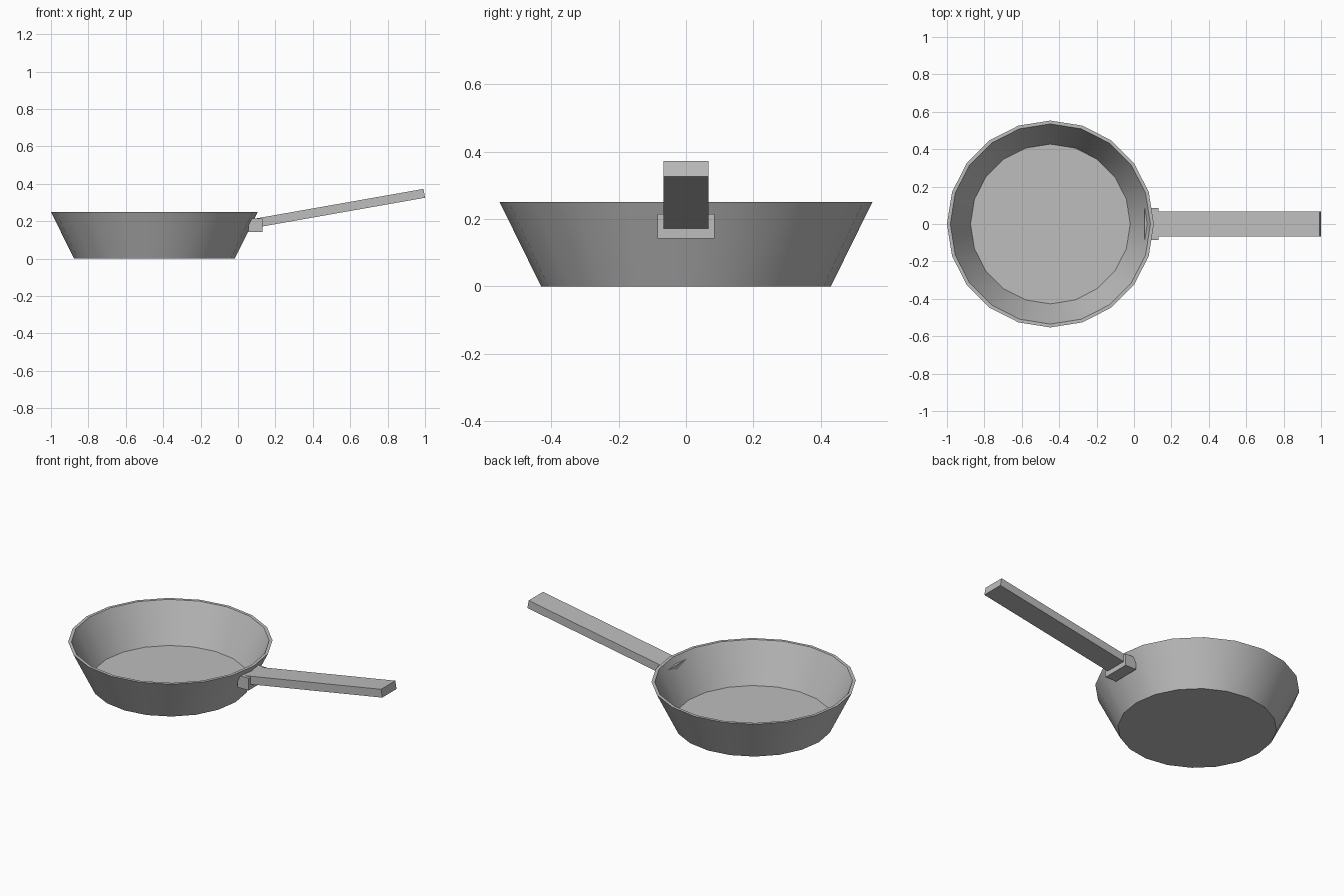
import bpy
import bmesh
from math import cos, sin, radians, tau
from mathutils import Matrix, Vector

SIDES = 20
PAN_X = -0.447
TILT = radians(10)

old = bpy.data.objects.get("Cube")
if old:
    bpy.data.objects.remove(old)

# One plain metal colour for every part
metal = bpy.data.materials.new("grey_metal")
metal.use_nodes = True
grey = (0.51, 0.51, 0.51, 1)
metal.diffuse_color = grey
metal.node_tree.nodes["Principled BSDF"].inputs["Base Color"].default_value = grey


def finish(name, bm):
    bmesh.ops.recalc_face_normals(bm, faces=bm.faces)
    mesh = bpy.data.meshes.new(name)
    bm.to_mesh(mesh)
    bm.free()
    mesh.materials.append(metal)
    obj = bpy.data.objects.new(name, mesh)
    bpy.context.collection.objects.link(obj)
    return obj


def box(name, size, matrix):
    bm = bmesh.new()
    scale = Matrix.Diagonal((*size, 1))
    bmesh.ops.create_cube(bm, size=1, matrix=matrix @ scale)
    return finish(name, bm)


# Pan body: flared wall with a thin rim and a flat floor, outside to inside
profile = [(0.43, 0), (0.553, 0.25), (0.535, 0.25), (0.427, 0.025)]
bm = bmesh.new()
rings = []
for radius, z in profile:
    rings.append([bm.verts.new((PAN_X + radius * cos(tau * i / SIDES),
                                radius * sin(tau * i / SIDES), z))
                  for i in range(SIDES)])
for lower, upper in zip(rings, rings[1:]):
    for i in range(SIDES):
        j = (i + 1) % SIDES
        bm.faces.new((lower[i], lower[j], upper[j], upper[i]))
bm.faces.new(rings[0])
bm.faces.new(rings[-1])
pan = finish("pan_body", bm)

bpy.ops.object.select_all(action="DESELECT")
pan.select_set(True)
bpy.context.view_layer.objects.active = pan
bpy.ops.object.shade_smooth_by_angle(angle=radians(30))

# Bracket joining the wall and the handle
box("handle_bracket", (0.073, 0.17, 0.072),
    Matrix.Translation((0.0935, 0, 0.178)))

# Straight flat handle, rising away from the pan
length = 0.92
direction = Vector((cos(TILT), 0, sin(TILT)))
centre = Vector((0.996, 0, 0.349)) - direction * length / 2
box("handle", (length, 0.135, 0.048),
    Matrix.Translation(centre) @ Matrix.Rotation(-TILT, 4, "Y"))
